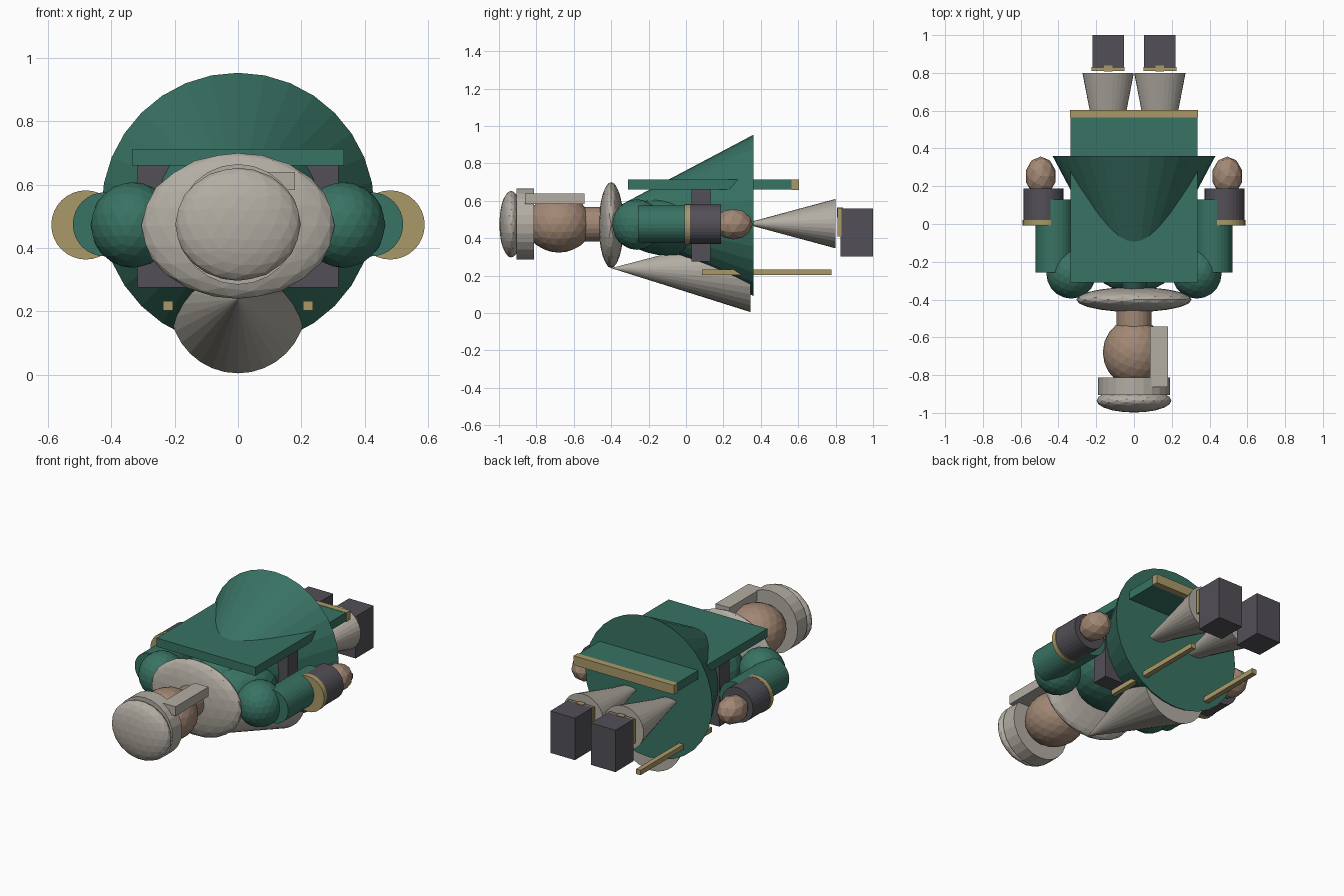
import bpy, bmesh
from mathutils import Matrix, Vector

if "Cube" in bpy.data.objects:
    bpy.data.objects.remove(bpy.data.objects["Cube"])


def material(name, rgb):
    m = bpy.data.materials.new(name)
    m.diffuse_color = (*rgb, 1)
    m.use_nodes = True
    m.node_tree.nodes["Principled BSDF"].inputs["Base Color"].default_value = m.diffuse_color
    return m


GREEN = material("green_cloth", (0.04, 0.17, 0.125))
PALE = material("pale_cloth", (0.45, 0.42, 0.37))
SKIN = material("skin", (0.36, 0.245, 0.175))
DARK = material("dark_leather", (0.085, 0.08, 0.095))
GOLD = material("gold_trim", (0.40, 0.32, 0.14))


def finish(name, bm, mat):
    bmesh.ops.recalc_face_normals(bm, faces=bm.faces[:])
    me = bpy.data.meshes.new(name)
    bm.to_mesh(me)
    bm.free()
    me.materials.append(mat)
    ob = bpy.data.objects.new(name, me)
    bpy.context.collection.objects.link(ob)
    return ob


def box(name, mat, x, y, z):
    """Box from (min, max) ranges."""
    bm = bmesh.new()
    bmesh.ops.create_cube(bm, size=1)
    for v in bm.verts:
        v.co = Vector([(r[0] + r[1]) / 2 + c * (r[1] - r[0])
                       for r, c in zip((x, y, z), v.co)])
    return finish(name, bm, mat)


def ball(name, mat, centre, radii, subdiv=3):
    bm = bmesh.new()
    bmesh.ops.create_icosphere(bm, subdivisions=subdiv, radius=1)
    bmesh.ops.transform(bm, matrix=Matrix.Translation(centre) @ Matrix.Diagonal((*radii, 1)),
                        verts=bm.verts[:])
    return finish(name, bm, mat)


def tube(name, mat, x, y, z, start, end, sides=32):
    """Capped tube along y; start and end are (x radius, z radius)."""
    bm = bmesh.new()
    bmesh.ops.create_cone(bm, cap_ends=True, segments=sides, radius1=1, radius2=1, depth=2)
    for v in bm.verts:
        i = int(v.co.z > 0)
        rx, rz = (start, end)[i]
        v.co = Vector((x + v.co.x * rx, y[i], z[i] + v.co.y * rz))
    bmesh.ops.remove_doubles(bm, verts=bm.verts[:], dist=0.0005)
    return finish(name, bm, mat)


def round_tube(name, mat, x, y, z, r0, r1, sides=32):
    return tube(name, mat, x, y, (z, z), (r0, r0), (r1, r1), sides)


# Robe, torso and front panel
round_tube("robe_skirt", GREEN, 0, (-0.455, 0.36), 0.522, 0, 0.431)
ball("torso", GREEN, (0, -0.08, 0.47), (0.27, 0.29, 0.165))
tube("front_panel", PALE, 0, (-0.40, 0.345), (0.24, 0.22), (0, 0), (0.215, 0.215))
box("belt", DARK, (-0.317, 0.317), (0.03, 0.13), (0.275, 0.665))

# Cape with hem
box("cape", GREEN, (-0.335, 0.335), (-0.31, 0.57), (0.66, 0.713))
box("cape_hem", GOLD, (-0.34, 0.34), (0.565, 0.603), (0.658, 0.715))

# Collar, neck and head
ball("collar", PALE, (0, -0.40, 0.47), (0.305, 0.066, 0.23))
round_tube("neck", SKIN, 0, (-0.56, -0.38), 0.475, 0.093, 0.093, 24)
ball("head", SKIN, (0, -0.68, 0.475), (0.165, 0.178, 0.152))

# Cap and side strip
round_tube("cap_band", PALE, 0, (-0.905, -0.812), 0.475, 0.19, 0.19, 24)
ball("cap_top", PALE, (0, -0.935, 0.475), (0.198, 0.063, 0.178))
box("hair_strip", PALE, (0.085, 0.18), (-0.862, -0.543), (0.583, 0.64))

# Mirrored limbs
for side, s in (("left", -1), ("right", 1)):
    ball(side + "_shoulder", GREEN, (s * 0.332, -0.262, 0.473), (0.132, 0.133, 0.135))
    round_tube(side + "_sleeve", GREEN, s * 0.42, (-0.257, 0.13), 0.475, 0.101, 0.101)
    round_tube(side + "_cuff_ring", GOLD, s * 0.48, (-0.008, 0.022), 0.473, 0.109, 0.109)
    round_tube(side + "_cuff", DARK, s * 0.48, (0.018, 0.187), 0.475, 0.106, 0.106)
    ball(side + "_hand", SKIN, (s * 0.494, 0.253, 0.475), (0.082, 0.104, 0.082), 2)
    # Trailing cords
    cx = sorted((s * 0.205, s * 0.236))
    box(side + "_cord", GOLD, cx, (0.085, 0.778), (0.203, 0.233))
    # Trouser legs, boots and straps
    tube(side + "_trouser_leg", PALE, s * 0.137, (0.355, 0.80), (0.478, 0.478),
         (0.05, 0.012), (0.136, 0.132))
    bx = sorted((s * 0.054, s * 0.221))
    box(side + "_boot", DARK, bx, (0.825, 1.0), (0.303, 0.56))
    box(side + "_boot_strap", GOLD, sorted((s * 0.05, s * 0.225)), (0.81, 0.832), (0.41, 0.558))
    box(side + "_boot_buckle", GOLD, (s * 0.137 - 0.022, s * 0.137 + 0.022),
        (0.808, 0.839), (0.51, 0.563))
